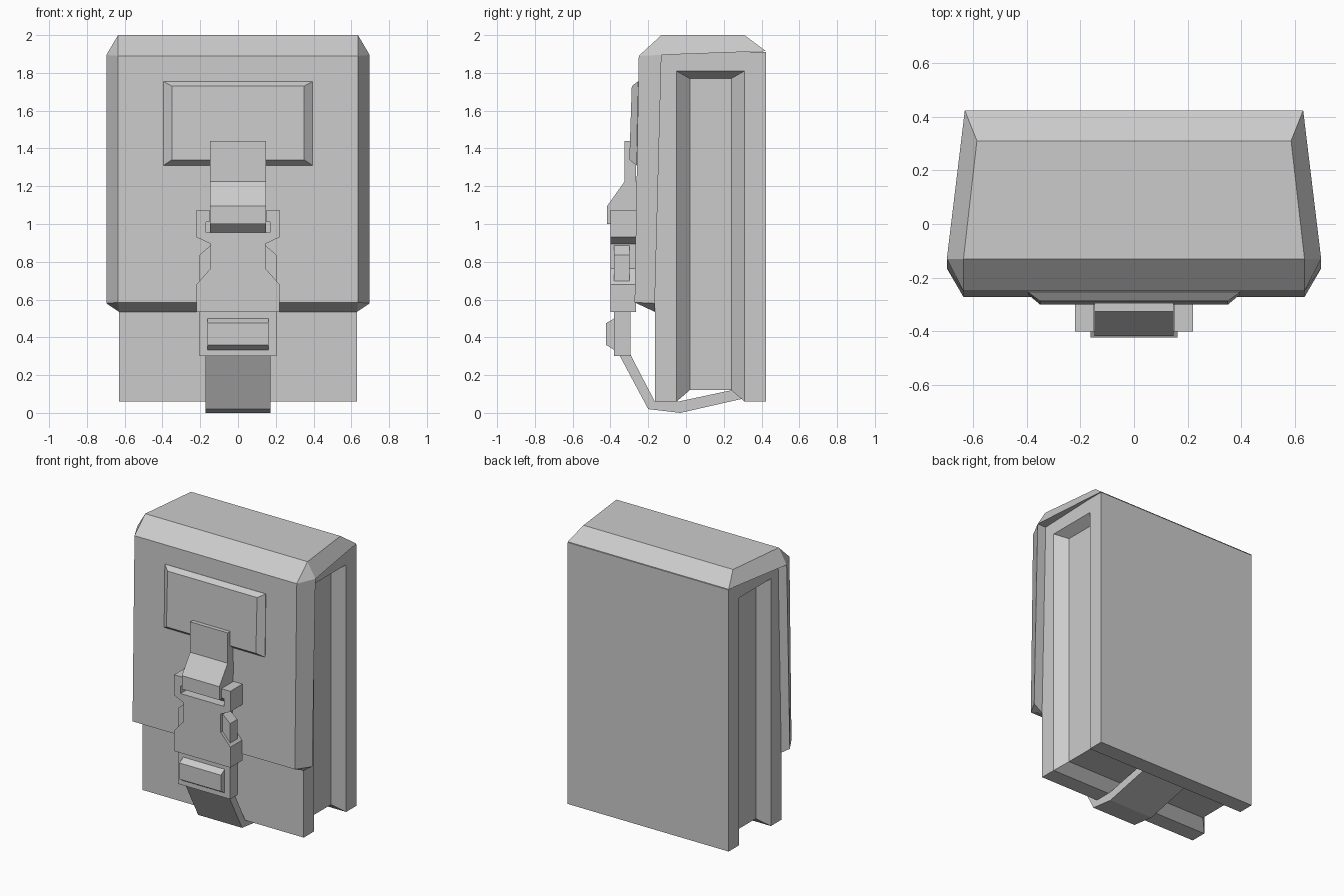
import bpy, bmesh

if "Cube" in bpy.data.objects:
    bpy.data.objects.remove(bpy.data.objects["Cube"])


def build(name, verts, faces):
    me = bpy.data.meshes.new(name)
    me.from_pydata(verts, [], faces)
    bm = bmesh.new()
    bm.from_mesh(me)
    bmesh.ops.remove_doubles(bm, verts=bm.verts, dist=1e-4)
    bmesh.ops.dissolve_degenerate(bm, edges=bm.edges, dist=1e-4)
    bmesh.ops.recalc_face_normals(bm, faces=bm.faces)
    bm.to_mesh(me)
    bm.free()
    ob = bpy.data.objects.new(name, me)
    bpy.context.collection.objects.link(ob)
    return ob


def loft(name, sections):
    """Skin matching closed sections and cap both ends."""
    n = len(sections[0])
    verts = [p for s in sections for p in s]
    faces = [tuple(range(n)), tuple(range(len(verts) - n, len(verts)))]
    for k in range(len(sections) - 1):
        for i in range(n):
            j = (i + 1) % n
            faces.append((k * n + i, k * n + j, (k + 1) * n + j, (k + 1) * n + i))
    return build(name, verts, faces)


def extrude_x(name, profile, hw):
    return loft(name, [[(x, y, z) for y, z in profile] for x in (-hw, hw)])


def extrude_y(name, outline, y0, y1):
    return loft(name, [[(x, y, z) for x, z in outline] for y in (y0, y1)])


def mirrored(half):
    return half + [(-x, z) for x, z in reversed(half)]


# Pouch body with a recessed gusset running down both sides and underneath
W, TOP = 0.63, 1.91
sections = []
for y, hw, zb, zg in [(-0.165, W, 0.06, 1.81), (-0.05, W, 0.06, 1.81),
                      (0.02, 0.56, 0.12, 1.77), (0.24, 0.56, 0.12, 1.77),
                      (0.31, W, 0.06, 1.81), (0.423, W, 0.06, 1.81)]:
    half = [(hw, zb), (hw, zg), (W, 1.81), (W, TOP)]
    sections.append([(x, y, z) for x, z in mirrored(half)])
loft("pouch_body", sections)

# Lid flap: right-hand corners, repeated on the left
right = [(0.63, 0.423, 1.915), (0.585, 0.31, 2.0), (0.635, -0.13, 2.0),
         (0.635, -0.25, 1.89), (0.635, -0.272, 0.585), (0.63, -0.165, 0.535),
         (0.697, -0.165, 0.58), (0.697, -0.13, 1.895)]
n = len(right)
side = [(0, 1, 2, 7), (2, 3, 7), (3, 4, 6, 7), (4, 5, 6)]
faces = side + [tuple(i + n for i in f) for f in side]
faces += [(i, i + 1, i + 1 + n, i + n) for i in range(5)]
faces += [(5, 6, 7, 7 + n, 6 + n, 5 + n), (7, 0, n, 7 + n)]
build("lid_flap", right + [(-x, y, z) for x, y, z in right], faces)

# Bevelled patch on the flap
loft("flap_patch", [
    [(-w, yb, zb), (w, yb, zb), (w, yt, zt), (-w, yt, zt)]
    for w, zb, zt, yb, yt in [(0.395, 1.31, 1.755, -0.24, -0.24),
                              (0.395, 1.31, 1.755, -0.262, -0.254),
                              (0.35, 1.34, 1.73, -0.30, -0.287)]])

# Upper strap, rising over the buckle
extrude_x("upper_strap", [(-0.27, 1.44), (-0.325, 1.44), (-0.325, 1.225),
                          (-0.418, 1.095), (-0.418, 1.0), (-0.385, 1.0),
                          (-0.33, 0.95), (-0.255, 0.95)], 0.147)

# Buckle socket with forked top
extrude_y("buckle_socket", mirrored([
    (0.17, 0.955), (0.17, 1.01), (0.15, 1.01), (0.15, 1.075), (0.22, 1.075),
    (0.22, 0.93), (0.145, 0.895), (0.145, 0.765), (0.22, 0.68), (0.22, 0.535)]),
    -0.40, -0.265)

# Release prongs
for label, s in (("left", -1), ("right", 1)):
    extrude_y("release_prong_" + label,
              [(s * x, z) for x, z in [(0.13, 0.885), (0.147, 0.885), (0.205, 0.835),
                                       (0.205, 0.69), (0.13, 0.69)]], -0.38, -0.30)

# Buckle lower plate and its raised grip
extrude_y("buckle_plate", mirrored([(0.205, 0.30), (0.205, 0.54)]), -0.38, -0.295)
extrude_x("buckle_grip", [(-0.37, 0.50), (-0.38, 0.50), (-0.423, 0.475),
                          (-0.423, 0.36), (-0.38, 0.333), (-0.37, 0.333)], 0.162)

# Lower strap, wrapping under the pouch
extrude_x("lower_strap", [(-0.355, 0.31), (-0.20, 0.02), (-0.03, 0.0), (0.30, 0.075),
                          (0.24, 0.12), (-0.04, 0.06), (-0.165, 0.06),
                          (-0.295, 0.31)], 0.172)
